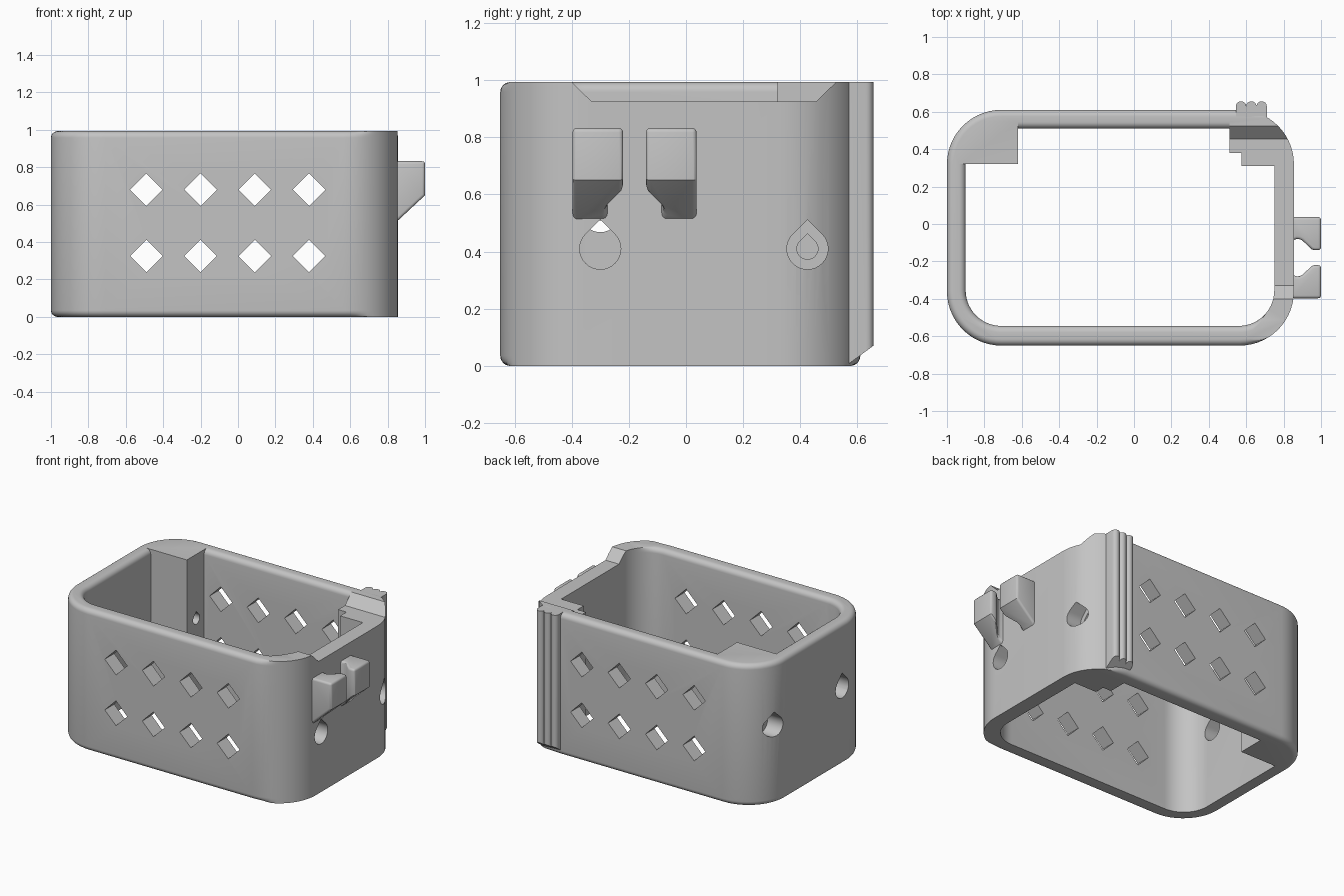
import bpy, bmesh, math

cube = bpy.data.objects.get("Cube")
if cube:
    bpy.data.objects.remove(cube, do_unlink=True)

grey = bpy.data.materials.new("light_grey")
grey.use_nodes = True
colour = (0.55, 0.55, 0.55, 1)
grey.diffuse_color = colour
grey.node_tree.nodes["Principled BSDF"].inputs["Base Color"].default_value = colour

TOP = 0.993
FILLET = 0.035


def loft(name, rings):
    """Closed solid through a stack of matching point rings."""
    bm = bmesh.new()
    rows = [[bm.verts.new(p) for p in ring] for ring in rings]
    n = len(rows[0])
    for a, b in zip(rows, rows[1:]):
        for i in range(n):
            j = (i + 1) % n
            bm.faces.new((a[i], a[j], b[j], b[i]))
    bm.faces.new(rows[0])
    bm.faces.new(rows[-1])
    bmesh.ops.recalc_face_normals(bm, faces=bm.faces)
    mesh = bpy.data.meshes.new(name)
    bm.to_mesh(mesh)
    bm.free()
    mesh.materials.append(grey)
    obj = bpy.data.objects.new(name, mesh)
    bpy.context.collection.objects.link(obj)
    return obj


def activate(obj):
    bpy.ops.object.select_all(action='DESELECT')
    obj.select_set(True)
    bpy.context.view_layer.objects.active = obj


def cut(obj, cutter):
    mod = obj.modifiers.new("cut", 'BOOLEAN')
    mod.operation = 'DIFFERENCE'
    mod.solver = 'EXACT'
    mod.object = cutter
    activate(obj)
    bpy.ops.object.modifier_apply(modifier=mod.name)
    bpy.data.objects.remove(cutter, do_unlink=True)


def arc(cx, cy, r, start, steps=14):
    """Quarter arc as (x, y, normal x, normal y)."""
    out = []
    for i in range(steps + 1):
        a = math.radians(start + 90 * i / steps)
        c, s = math.cos(a), math.sin(a)
        out.append((cx + r * c, cy + r * s, c, s))
    return out


def ring(points, offset, z):
    """Offset along normals, fading out towards the right side."""
    out = []
    for x, y, nx, ny in points:
        w = offset * min(1, max(0, (0.7 - x) / 0.08))
        out.append((x + nx * w, y + ny * w, z))
    return out


# Outer shell with rounded rims
R = 0.29
outer = (arc(-1 + R, -0.65 + R, R, 180) + arc(0.855 - R, -0.65 + R, R, 270)
         + arc(0.855 - R, 0.61 - R, R, 0) + arc(-1 + R, 0.61 - R, R, 90))
fillet = [(FILLET * (1 - math.sin(a)), FILLET * (1 - math.cos(a)))
          for a in [math.radians(15 * i) for i in range(7)]]
rings = [ring(outer, -i, z) for i, z in fillet]
rings += [ring(outer, -i, TOP - z) for i, z in reversed(fillet)]
shell = loft("case_shell", rings)

# Open interior, leaving two corner posts
r = 0.19
inner = arc(-0.9 + r, -0.545 + r, r, 180) + arc(0.75 - r, -0.545 + r, r, 270)
inner += [(0.75, 0.31, 0, 0), (0.575, 0.31, 0, 0), (0.575, 0.38, 0, 0),
          (0.51, 0.38, 0, 0), (0.51, 0.51, 0, 1), (-0.62, 0.51, 0, 1),
          (-0.62, 0.32, 0, 0), (-0.9, 0.32, -1, 0)]
rings = [ring(inner, 0, -0.1)]
rings += [ring(inner, i, TOP - z) for i, z in
          [(FILLET - i, z) for i, z in reversed([(FILLET - a, b) for a, b in fillet])]]
rings.append(ring(inner, FILLET, TOP + 0.1))
cut(shell, loft("interior_cutter", rings))

# Diamond vents through front and back walls
h = 0.087
for x in (-0.49, -0.2, 0.09, 0.38):
    for z in (0.325, 0.68):
        diamond = [(x - h, z), (x, z - h), (x + h, z), (x, z + h)]
        cut(shell, loft("vent_cutter", [[(px, y, pz) for px, pz in diamond]
                                        for y in (-1, 1)]))


# Teardrop holes in the side walls
def teardrop(x0, x1, y, z, radius):
    pts = [(radius * math.cos(a), radius * math.sin(a))
           for a in [math.radians(135 + 270 * i / 24) for i in range(25)]]
    pts.append((0, radius * math.sqrt(2)))
    cut(shell, loft("hole_cutter", [[(x, y + a, z + b) for a, b in pts]
                                    for x in (x0, x1)]))


WIDE, NARROW = 0.072, 0.037
teardrop(0.68, 1, -0.3, 0.41, WIDE)
teardrop(0.74, 1, 0.425, 0.41, WIDE)
teardrop(0.45, 0.8, 0.425, 0.41, NARROW)
teardrop(-1.2, -0.8, -0.3, 0.54, WIDE)
teardrop(-1.2, -0.88, 0.425, 0.54, WIDE)
teardrop(-0.95, -0.55, 0.425, 0.54, NARROW)

# Sloped recess in the right rim
recess = [(-0.33, 0.925), (0.455, 0.925), (0.623, TOP + 0.1), (0.525, TOP + 0.1),
          (0.525, TOP), (-0.4, TOP), (-0.4, TOP + 0.1)]
recess = [recess[0], recess[1], (0.525, TOP), (0.525, TOP + 0.1),
          (-0.4, TOP + 0.1), (-0.4, TOP)]
cut(shell, loft("recess_cutter", [[(x, y, z) for y, z in recess]
                                  for x in (0.509, 1.1)]))

# Three finger ribs on the back corner, chamfered below
rib = [(0.545, 0.56)]
for cx in (0.6825, 0.6275, 0.5725)[::-1]:
    for i in range(9):
        a = math.radians(180 - 22.5 * i)
        p = (cx + 0.0275 * math.cos(a), 0.63 + 0.026 * math.sin(a))
        if math.dist(p, rib[-1]) > 0.001:
            rib.append(p)
rib.append((0.71, 0.56))
ribs = loft("finger_ribs", [[(x, y, 0.07 * (y - 0.56) / 0.095) for x, y in rib],
                            [(x, y, TOP) for x, y in rib]])

# Pair of mirrored clip jaws on the right wall
jaw = [(0.84, 0.09), (0.87, 0.1), (0.885, 0.099), (0.9, 0.092), (0.95, 0.045),
       (0.965, 0.04), (1, 0.04), (1, 0.217), (0.84, 0.217)]
jaws = []
for name, side in (("front_clip_jaw", -1), ("back_clip_jaw", 1)):
    plan = [(x, -0.18 + side * d) for x, d in jaw]
    obj = loft(name, [[(x, y, 0.515 + (x - 0.855) * 0.93) for x, y in plan],
                      [(x, y, 0.832) for x, y in plan]])
    mod = obj.modifiers.new("rounding", 'BEVEL')
    mod.width = 0.015
    mod.segments = 3
    mod.limit_method = 'ANGLE'
    mod.angle_limit = math.radians(60)
    activate(obj)
    bpy.ops.object.modifier_apply(modifier=mod.name)
    jaws.append(obj)

for obj in [shell, ribs] + jaws:
    activate(obj)
    bpy.ops.object.shade_smooth_by_angle(angle=math.radians(30))
